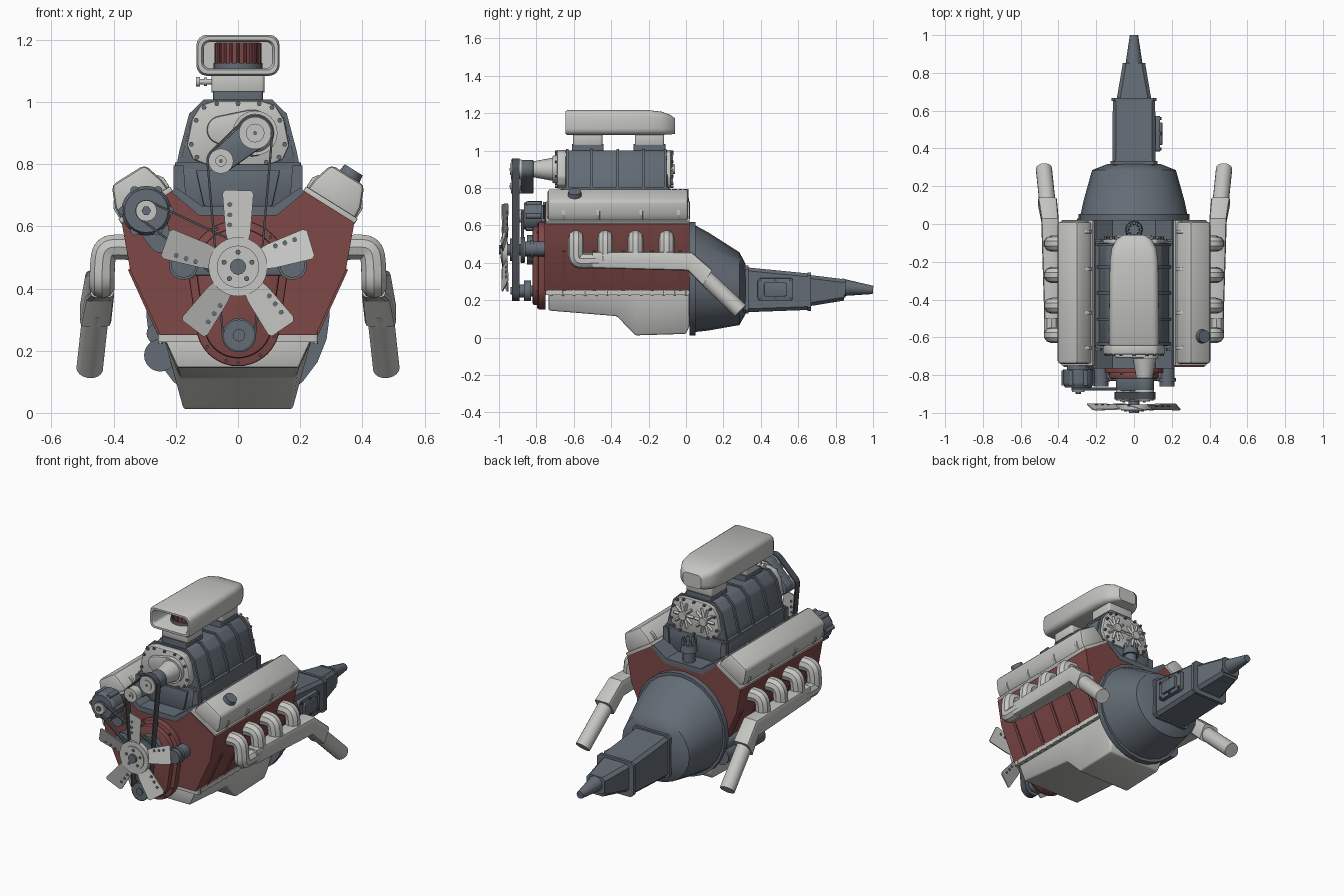
import bpy, bmesh, math
from mathutils import Vector, geometry

if "Cube" in bpy.data.objects:
    bpy.data.objects.remove(bpy.data.objects["Cube"])

def mat(name, c):
    m = bpy.data.materials.new(name)
    m.diffuse_color = (*c, 1)
    m.use_nodes = True
    m.node_tree.nodes["Principled BSDF"].inputs["Base Color"].default_value = m.diffuse_color
    return m

LIGHT = mat("light_metal", (.56, .56, .54))
DARK = mat("blue_grey_iron", (.125, .15, .18))
RED = mat("oxide_red", (.21, .065, .063))
BLACK = mat("dark_bolts_and_rubber", (.07, .08, .095))

def finish(name, me, m):
    me.materials.append(m)
    me.shade_smooth()
    me.set_sharp_from_angle(angle=math.radians(35))
    ob = bpy.data.objects.new(name, me)
    bpy.context.collection.objects.link(ob)
    return ob

def build(name, bm, m, bevel=0, mirror=False):
    bmesh.ops.recalc_face_normals(bm, faces=bm.faces)
    if bevel:
        es = [e for e in bm.edges if e.calc_face_angle(0) > .5]
        bmesh.ops.bevel(bm, geom=es, offset=bevel, segments=2, profile=.5, affect='EDGES', clamp_overlap=True)
    if mirror:
        d = bmesh.ops.duplicate(bm, geom=bm.verts[:] + bm.edges[:] + bm.faces[:])
        for v in d['geom']:
            if isinstance(v, bmesh.types.BMVert):
                v.co.x *= -1
        bmesh.ops.recalc_face_normals(bm, faces=bm.faces)
    me = bpy.data.meshes.new(name)
    bm.to_mesh(me)
    bm.free()
    return finish(name, me, m)

def add_loft(bm, rings, caps=True):
    vs = [[bm.verts.new(p) for p in r] for r in rings]
    n = len(vs[0])
    for a, b in zip(vs, vs[1:]):
        for i in range(n):
            bm.faces.new((a[i], a[(i + 1) % n], b[(i + 1) % n], b[i]))
    if caps:
        bm.faces.new(vs[0])
        bm.faces.new(vs[-1])

def loft(name, rings, m, bevel=0, mirror=False):
    bm = bmesh.new()
    add_loft(bm, rings)
    return build(name, bm, m, bevel, mirror)

AX = {'x': lambda u, v, t: (t, u, v), 'y': lambda u, v, t: (u, t, v), 'z': lambda u, v, t: (u, v, t)}

def prisms(name, pts, axis, spans, m, bevel=0, mirror=False):
    bm = bmesh.new()
    for a, b in spans:
        add_loft(bm, [[AX[axis](u, v, t) for u, v in pts] for t in (a, b)])
    return build(name, bm, m, bevel, mirror)

def prism(name, pts, axis, a, b, m, bevel=0, mirror=False):
    return prisms(name, pts, axis, [(a, b)], m, bevel, mirror)

def cyls(name, segs, m, n=24, mirror=False):
    bm = bmesh.new()
    for p, q, r0, r1 in segs:
        p, q = Vector(p), Vector(q)
        rot = (q - p).to_track_quat('Z', 'Y')
        ring = lambda c, r: [c + rot @ Vector((r * math.cos(k * math.tau / n), r * math.sin(k * math.tau / n), 0)) for k in range(n)]
        add_loft(bm, [ring(p, r0), ring(q, r1)])
    return build(name, bm, m, 0, mirror)

def ycyl(x, z, a, b, r, r1=None):
    return ((x, a, z), (x, b, z), r, r if r1 is None else r1)

def sym(half):
    return half + [(-x, z) for x, z in reversed(half)]

def rect(cu, cv, hu, hv, r, k=3):
    out = []
    for q, (su, sv) in enumerate(((1, 1), (-1, 1), (-1, -1), (1, -1))):
        for i in range(k + 1):
            a = (q + i / k) * math.pi / 2
            out.append((cu + su * (hu - r) + r * math.cos(a), cv + sv * (hv - r) + r * math.sin(a)))
    return out

def hull(circles, inset=0):
    # outline wrapped around a set of circles
    dirs = [(math.cos(k * math.tau / 40), math.sin(k * math.tau / 40)) for k in range(40)]
    p = [(x + r * c, z + r * s) for x, z, r in circles for c, s in dirs]
    q = [(x + (r - inset) * c, z + (r - inset) * s) for x, z, r in circles for c, s in dirs]
    ids = geometry.convex_hull_2d([Vector(v) for v in p])
    return [p[i] for i in ids], [q[i] for i in ids]

def belt(name, circles, a, b):
    o, i = hull([(x, z, r + .007) for x, z, r in circles], .007)
    rings = [[(x, t, z) for x, z in s] for s, t in ((o, a), (o, b), (i, b), (i, a), (o, a))]
    bm = bmesh.new()
    add_loft(bm, rings, False)
    bmesh.ops.remove_doubles(bm, verts=bm.verts, dist=1e-5)
    build(name, bm, BLACK)

# Block, side ribs, timing cover
prism("engine_block", sym([(.25, .25), (.347, .46), (.374, .612), (.212, .714), (.13, .645)]), 'y', -.757, .02, RED)
prisms("block_ribs", [(.24, .25), (.258, .25), (.354, .46), (.34, .47)], 'y', [(y, y + .018) for y in (-.66, -.5, -.345, -.19, -.04)], RED, 0, True)
cover = [(0, .285, .135), (0, .46, .16)]
prism("timing_cover", hull(cover)[0], 'y', -.79, -.75, RED, .006)
prism("timing_cover_face", hull([(x, z, r - .025) for x, z, r in cover])[0], 'y', -.82, -.78, RED, .01)
cyls("timing_cover_bolts", [ycyl(x, z, -.797, -.785, .006) for x, z in hull(cover, .012)[1][::4]], BLACK, 6)

# Oil pan
def pan(y, z, w):
    return [(-w, y, z), (w, y, z), (.238, y, .24), (-.238, y, .24)]
loft("oil_pan", [pan(-.735, .145, .195), pan(-.37, .115, .188), pan(-.27, .012, .175), pan(0, .02, .175), pan(.018, .06, .18)], LIGHT, .008)
prism("oil_pan_flange", rect(0, -.365, .257, .385, .01), 'z', .228, .252, LIGHT)
cyls("oil_pan_bolts", [((.25, -.72 + i * .06, .222), (.25, -.72 + i * .06, .258), .008, .008) for i in range(13)], LIGHT, 6, True)

# Valve covers on both banks
def bank(a, h):
    return (.212 + .85 * a + .53 * h, .714 - .53 * a + .85 * h)
prism("valve_covers", [bank(*p) for p in ((.006, 0), (.01, .05), (.03, .118), (.155, .118), (.184, .05), (.187, 0))], 'y', -.74, .012, LIGHT, .016, True)
prism("valve_cover_rims", [bank(*p) for p in ((-.002, -.005), (-.002, .016), (.194, .016), (.194, -.005))], 'y', -.75, .02, LIGHT, .003, True)
for nm, a0, a1, h0, h1 in (("outer", .19, .176, .0, .095), ("inner", .0, .014, .0, .09)):
    prisms("valve_cover_clamps_" + nm, [bank(a0, .016), bank(a1, .016), bank(a1, h1 - .02), bank(a0, .05)], 'y',
           [(y - .009, y + .009) for y in (-.655, -.47, -.24, -.04)], LIGHT, .002, True)
p, q = bank(.1, .11), bank(.1, .142)
cyls("oil_filler_cap", [((p[0], -.595, p[1]), (q[0], -.595, q[1]), .038, .034)], DARK)

# Intake manifold in the valley
prism("valley_plate", sym([(.125, .635), (.215, .71), (.2, .725), (.115, .665)]), 'y', -.765, .022, DARK)
prism("intake_manifold", sym([(.14, .655), (.2, .71), (.2, .79)]), 'y', -.66, -.09, DARK, .006)
prisms("intake_corner_ribs", [(.165, .66), (.207, .71), (.207, .795), (.175, .795)], 'y', [(-.672, -.64), (-.11, -.08)], DARK, 0, True)
prism("intake_front_panel", sym([(.11, .665), (.135, .78)]), 'y', -.672, -.65, DARK, .004)

# Distributor with plug towers
cyls("distributor", [((0, -.03, .66), (0, -.03, .73), .035, .035), ((0, -.03, .725), (0, -.03, .765), .048, .042)] +
     [((.033 * math.cos(k * math.tau / 8), -.03 + .033 * math.sin(k * math.tau / 8), .76),
       (.036 * math.cos(k * math.tau / 8), -.03 + .036 * math.sin(k * math.tau / 8), .795), .009, .008) for k in range(8)], DARK, 12)

# Supercharger body, ribs, end plates
body = [(.19, .79), (.178, .84), (.148, .955), (.105, 1.0)]
prism("blower_body", sym(body), 'y', -.645, -.1, DARK, .008)
prisms("blower_ribs", sym([(.199, .79), (.188, .845), (.157, .962), (.11, 1.008)]), 'y',
       [(y - .007, y + .007) for y in (-.635, -.505, -.365, -.228, -.11)], DARK)
prism("blower_base_flange", rect(0, -.375, .203, .285, .01), 'z', .783, .805, DARK)
plate = [(.10, .797), (.145, .815), (.165, .86), (.148, .945), (.12, .99), (.075, 1.004)]
prism("blower_front_plate", sym(plate), 'y', -.69, -.64, LIGHT, .008)
prism("blower_rear_plate", sym(plate), 'y', -.105, -.08, LIGHT, .006)
prism("blower_gear_case", hull([(.045, .9, .075), (-.055, .91, .045)])[0], 'y', -.71, -.68, LIGHT, .008)
rim = [(x * .91, .9 + (z - .9) * .91) for x, z in sym(plate) + [(0, 1.004), (0, .797)]]
cyls("blower_plate_bolts", [ycyl(x, z, a, a + .015, .008) for x, z in rim for a in (-.7, -.082)], DARK, 6)
cyls("blower_bearing_caps", [ycyl(.068, .9, -.085, -.058, .025)], LIGHT, 16, True)
cyls("blower_rear_fins", [((.068, -.078, .9), (.068 + .065 * math.cos(k * math.tau / 10), -.078, .9 + .075 * math.sin(k * math.tau / 10)), .011, .008) for k in range(10)], LIGHT, 4, True)

# Blower drive: snout, pulleys, bracket, belts
cyls("blower_snout", [ycyl(.055, .9, -.69, -.715, .072), ycyl(.055, .9, -.71, -.82, .062, .042)], LIGHT)
prism("pulley_bracket", hull([(.055, .9, .05), (-.055, .81, .04)])[0], 'y', -.885, -.815, DARK, .006)
cyls("drive_pulleys", [ycyl(.055, .9, -.935, -.88, .052), ycyl(-.055, .81, -.935, -.88, .04)], LIGHT, 32)
cyls("drive_pulley_hubs", [ycyl(.055, .9, -.94, -.93, .03), ycyl(-.055, .81, -.94, -.93, .018)], LIGHT)
cyls("drive_pulley_bolts", [ycyl(.055, .9, -.944, -.93, .007), ycyl(-.055, .81, -.944, -.93, .007)], DARK, 6)
belt("blower_belt", [(.055, .9, .052), (-.055, .81, .04), (.003, .25, .048)], -.93, -.89)
belt("alternator_belt", [(-.295, .65, .028), (0, .47, .065)], -.882, -.866)
cyls("crank_pulley", [ycyl(.003, .25, a, b, r) for a, b, r in ((-.93, -.89, .05), (-.89, -.865, .035), (-.865, -.83, .055), (-.83, -.8, .03), (-.937, -.92, .02))], DARK)

# Water pump
cyls("water_pump", [ycyl(0, .47, a, b, r) for a, b, r in ((-.96, -.8, .03), (-.885, -.86, .068), (-.94, -.92, .06), (-.85, -.78, .08))], DARK)
prism("water_pump_arms", rect(0, .47, .17, .028, .02), 'y', -.83, -.785, DARK, .005)
cyls("water_pump_outlets", [ycyl(.175, .475, -.86, -.75, .04), ycyl(.175, .475, -.835, -.815, .047)], DARK, 20, True)

# Fan
fan, holes = bmesh.new(), []
for k in range(5):
    a = math.radians(90 + 72 * k)
    def at(r, w, dy):
        return (r * math.cos(a) - w * math.sin(a), -.968 + .32 * w + dy, .47 + r * math.sin(a) + w * math.cos(a))
    shape = [(.07, -.03), (.11, -.04), (.235, -.05), (.245, -.042), (.247, .042), (.235, .05), (.11, .04), (.07, .03)]
    add_loft(fan, [[at(r, w, dy) for r, w in shape] for dy in (-.003, .003)])
    holes += [(at(r, .026, -.006), at(r, .026, .006), .008, .008) for r in (.135, .167, .2)]
build("fan_blades", fan, LIGHT)
cyls("fan_holes", holes, DARK, 10)
cyls("fan_hub", [ycyl(0, .47, -.982, -.955, .095), ycyl(0, .47, -.988, -.98, .068)], LIGHT, 32)
cyls("fan_bolts", [ycyl(0, .47, -1.0, -.98, .026)] + [ycyl(.047 * math.cos(k), .47 + .047 * math.sin(k), -.993, -.985, .008)
     for k in [math.radians(90 + 72 * j) for j in range(5)]], DARK, 12)

# Alternator
cyls("alternator", [ycyl(-.295, .65, -.865, -.845, .07, .08), ycyl(-.295, .65, -.845, -.77, .08)] +
     [ycyl(-.295 + .075 * math.cos(k * math.tau / 6), .65 + .075 * math.sin(k * math.tau / 6), -.855, -.775, .014) for k in range(6)], DARK)
cyls("alternator_pulley", [ycyl(-.295, .65, -.89, -.86, .034)], LIGHT)
cyls("alternator_nut", [ycyl(-.295, .65, -.9, -.88, .015)], DARK, 6)
prism("alternator_bracket", hull([(-.295, .65, .06), (-.25, .55, .035)])[0], 'y', -.785, -.75, DARK)

# Carburettors
for nm, y in (("front", -.525), ("rear", -.195)):
    prism("carburettor_base_" + nm, rect(0, y, .08, .085, .01), 'z', .995, 1.035, DARK)
    prism("carburettor_" + nm, rect(0, y, .086, .078, .012), 'z', 1.03, 1.095, LIGHT, .004)
cyls("throttle_lever", [((-.135, -.55, 1.065), (-.08, -.55, 1.065), .009, .009), ((-.135, -.55, 1.065), (-.122, -.55, 1.065), .016, .016), ((-.11, -.55, 1.065), (-.1, -.55, 1.065), .013, .013)], LIGHT, 12)

# Air scoop with recessed mouth and pleated filter
def sc(y, z0, z1, hx, r):
    return [(u, y, v) for u, v in rect(0, (z0 + z1) / 2, hx, (z1 - z0) / 2, r, 4)]
loft("air_scoop", [sc(-.22, 1.108, 1.193, .11, .02), sc(-.635, 1.108, 1.193, .11, .02), sc(-.645, 1.102, 1.199, .117, .025),
     sc(-.645, 1.09, 1.21, .128, .03), sc(-.635, 1.084, 1.216, .134, .034), sc(-.2, 1.084, 1.216, .128, .034),
     sc(-.13, 1.084, 1.208, .118, .034), sc(-.085, 1.086, 1.192, .095, .03), sc(-.058, 1.09, 1.172, .06, .025)], LIGHT)
oval = [(0, -.5, .07), (0, -.33, .07)]
prism("air_filter", hull(oval)[0], 'z', 1.12, 1.192, RED)
cyls("air_filter_pleats", [((x, y, 1.12), (x, y, 1.19), .005, .005) for x, y in hull(oval)[0][::2]], RED, 8)
prism("air_filter_base", hull([(x, y, r + .008) for x, y, r in oval])[0], 'z', 1.095, 1.125, DARK)

# Exhaust headers: port pipes, collectors and outlets
cu = bpy.data.curves.new("header_curve", 'CURVE')
cu.dimensions, cu.bevel_depth, cu.bevel_resolution, cu.use_fill_caps = '3D', .042, 3, True
for s in (-1, 1):
    for y in (-.588, -.432, -.27, -.104):
        path = [(.33, y, .53), (.38, y, .535), (.43, y, .53), (.437, y, .47)]
        path += [(.437, y, .41), (.437, y + .06, .41), (.437, -.46, .412)] if y < -.5 else [(.437, y, .41)]
        sp = cu.splines.new('NURBS')
        sp.points.add(len(path) - 1)
        for pt, (x, yy, z) in zip(sp.points, path):
            pt.co = (s * x, yy, z, 1)
        sp.order_u, sp.use_endpoint_u, sp.resolution_u = 3, True, 4
tmp = bpy.data.objects.new("header_curve", cu)
bpy.context.collection.objects.link(tmp)
me = bpy.data.meshes.new_from_object(tmp.evaluated_get(bpy.context.evaluated_depsgraph_get()))
bpy.data.objects.remove(tmp)
me.materials.clear()
finish("header_pipes", me, LIGHT)
def box(x, y, z, hx, hz, k):
    return [(u, y + k * (v - z), v) for u, v in rect(x, z, hx, hz, .015, 2)]
loft("exhaust_collectors", [box(.437, -.5, .415, .038, .044, 0), box(.445, .02, .408, .046, .05, .2), box(.458, .115, .32, .05, .043, .6)], LIGHT, 0, True)
cyls("exhaust_outlets", [((.456, .09, .335), (.477, .292, .143), .043, .043)], LIGHT, 20, True)

# Starter motor
cyls("starter_motor", [ycyl(-.25, .185, -.32, .03, .052), ycyl(-.262, .255, -.2, .03, .032)], DARK)

# Bell housing and gearbox
def oval_ring(y, z, rx, rz):
    return [(rx * math.cos(k * math.tau / 24), y, z + rz * math.sin(k * math.tau / 24)) for k in range(24)]
loft("bell_flange", [oval_ring(.018, .315, .295, .303), oval_ring(.052, .315, .295, .303)], DARK)
loft("bell_housing", [oval_ring(.05, .315, .283, .285), oval_ring(.12, .3, .268, .262), oval_ring(.285, .262, .222, .195), oval_ring(.318, .26, .14, .135)], DARK)
def gb(y, z0, z1, hx):
    return [(u, y, v) for u, v in rect(0, (z0 + z1) / 2, hx, (z1 - z0) / 2, .018, 1)]
loft("gearbox", [gb(.3, .135, .378, .115), gb(.655, .148, .343, .112)], DARK)
loft("gearbox_front_flange", [gb(.315, .128, .385, .124), gb(.333, .128, .385, .124)], DARK)
loft("gearbox_rear_flange", [gb(.65, .142, .349, .12), gb(.668, .142, .349, .12)], DARK)
loft("tail_housing", [gb(.66, .168, .335, .092), gb(.845, .198, .312, .06)], DARK)
loft("tail_lip", [gb(.835, .212, .316, .062), gb(.853, .214, .314, .06)], DARK)
loft("tail_foot", [gb(.73, .19, .25, .05), gb(.8, .19, .25, .05)], DARK)
cyls("output_shaft", [((0, .84, .268), (0, 1.0, .255), .046, .022)], DARK, 16)
prism("gearbox_side_cover", rect(.478, .258, .095, .06, .015), 'x', .105, .138, DARK, .005)
prism("gearbox_side_panel", rect(.478, .258, .06, .038, .012), 'x', .13, .15, DARK, .004)
cyls("gearbox_cover_bolts", [((.13, .478 + dy, .258 + dz), (.145, .478 + dy, .258 + dz), .008, .008) for dy in (-.08, 0, .08) for dz in (-.048, .048)], BLACK, 6)
